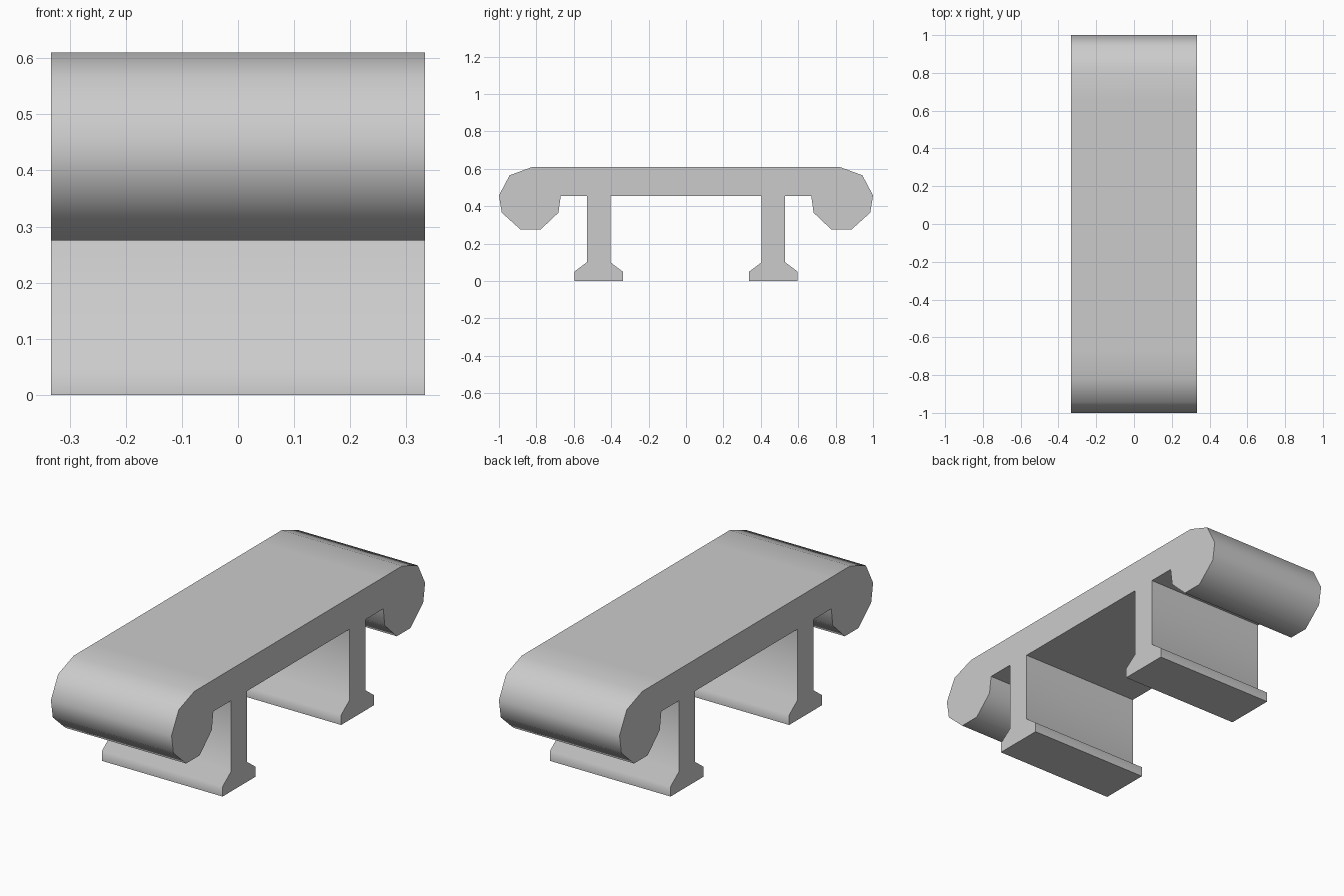
import bpy, bmesh, math

if "Cube" in bpy.data.objects:
    bpy.data.objects.remove(bpy.data.objects["Cube"])

HALF_WIDTH = 0.333

# Half outline (y, z): top edge, rolled end, underside, leg with flared foot
half = [(0.66, 0.61), (0.82, 0.61), (0.943, 0.565), (1.0, 0.457), (0.985, 0.365),
        (0.885, 0.275), (0.777, 0.275), (0.682, 0.365), (0.67, 0.453),
        (0.53, 0.453), (0.53, 0.10), (0.597, 0.05), (0.597, 0.0),
        (0.338, 0.0), (0.338, 0.05), (0.405, 0.10), (0.405, 0.453)]

# Mirror the half to close the full outline
outline = half + [(-y, z) for y, z in reversed(half)]


def extrude_profile(name, points, half_width):
    bm = bmesh.new()
    face = bm.faces.new([bm.verts.new((-half_width, y, z)) for y, z in points])
    ext = bmesh.ops.extrude_face_region(bm, geom=[face], use_keep_orig=True)
    moved = [v for v in ext["geom"] if isinstance(v, bmesh.types.BMVert)]
    bmesh.ops.translate(bm, verts=moved, vec=(2 * half_width, 0, 0))
    bmesh.ops.recalc_face_normals(bm, faces=bm.faces)
    mesh = bpy.data.meshes.new(name)
    bm.to_mesh(mesh)
    bm.free()
    obj = bpy.data.objects.new(name, mesh)
    bpy.context.collection.objects.link(obj)
    return obj


# Bench: one continuous slab with rolled ends and two legs
bench = extrude_profile("bench", outline, HALF_WIDTH)
bpy.context.view_layer.objects.active = bench
bench.select_set(True)
bpy.ops.object.shade_smooth_by_angle(angle=math.radians(60))
